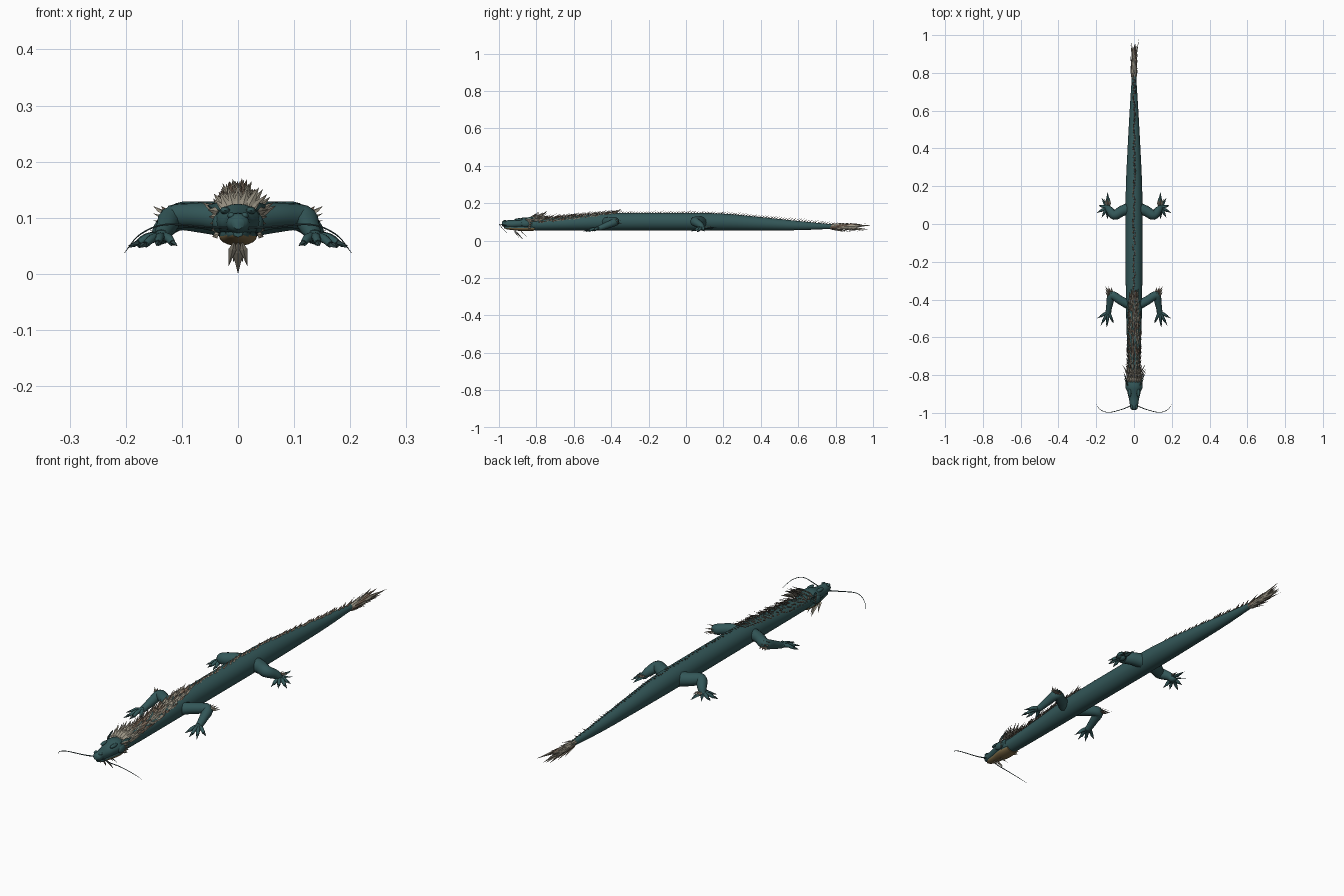
import bpy, bmesh, math, random
from mathutils import Vector

random.seed(4)
if "Cube" in bpy.data.objects:
    bpy.data.objects.remove(bpy.data.objects["Cube"])


def material(name, rgb):
    m = bpy.data.materials.new(name)
    m.use_nodes = True
    m.diffuse_color = (*rgb, 1)
    b = m.node_tree.nodes["Principled BSDF"]
    b.inputs["Base Color"].default_value = (*rgb, 1)
    b.inputs["Roughness"].default_value = 0.7
    return m


TEAL = material("teal scales", (0.033, 0.095, 0.098))
BONE = material("bone spines", (0.33, 0.30, 0.235))
RUST = material("brown spines", (0.20, 0.14, 0.10))
TAN = material("tan throat", (0.20, 0.14, 0.06))
DARK = material("dark teal claw", (0.03, 0.065, 0.068))


def finish(name, bm, mats, smooth=True):
    bmesh.ops.recalc_face_normals(bm, faces=bm.faces)
    me = bpy.data.meshes.new(name)
    bm.to_mesh(me)
    bm.free()
    for m in mats:
        me.materials.append(m)
    ob = bpy.data.objects.new(name, me)
    bpy.context.collection.objects.link(ob)
    if smooth:
        bpy.ops.object.select_all(action='DESELECT')
        ob.select_set(True)
        bpy.context.view_layer.objects.active = ob
        bpy.ops.object.shade_smooth_by_angle(angle=math.radians(50))
    return ob


def spline(keys, steps):
    """Catmull-Rom samples through tuples of any length."""
    k = [Vector(p) for p in keys]
    k = [k[0] * 2 - k[1]] + k + [k[-1] * 2 - k[-2]]
    out = []
    for a, b, c, d in zip(k, k[1:], k[2:], k[3:]):
        for i in range(steps):
            t = i / steps
            out.append(b + (c - a) * t / 2 + (a * 2 - b * 5 + c * 4 - d) * t * t / 2
                       + (b * 3 - a - c * 3 + d) * t ** 3 / 2)
    return out + [k[-2]]


def skin(bm, rings):
    rows = [[bm.verts.new(p) for p in r] for r in rings]
    n = len(rows[0])
    for a, b in zip(rows, rows[1:]):
        for i in range(n):
            bm.faces.new((a[i], a[(i + 1) % n], b[(i + 1) % n], b[i]))
    bm.faces.new(rows[0])
    bm.faces.new(rows[-1])


def loft(bm, sections, sides=24, steps=5):
    """Rings across y; each section is y, half width, bottom, top."""
    rings = []
    for y, w, lo, hi in spline(sections, steps):
        rings.append([Vector((w * math.cos(a), y, (lo + hi) / 2 + (hi - lo) / 2 * math.sin(a)))
                      for a in (math.tau * i / sides for i in range(sides))])
    skin(bm, rings)


def tube(bm, points, radii, sides=12, steps=5):
    path = spline([(*p, r) for p, r in zip(points, radii)], steps)
    pos = [Vector(p[:3]) for p in path]
    rings = []
    for i, p in enumerate(pos):
        d = (pos[min(i + 1, len(pos) - 1)] - pos[max(i - 1, 0)]).normalized()
        u = d.cross(Vector((0, 0.1, 1))).normalized()
        v = u.cross(d)
        r = max(path[i][3], 0.0004)
        rings.append([p + (u * math.cos(a) + v * math.sin(a)) * r
                      for a in (math.tau * j / sides for j in range(sides))])
    skin(bm, rings)


def blade(bm, base, tip, width, side=(1, 0, 0), mat=0, thick=0.35):
    """Leaf-shaped spine with a diamond section."""
    base, tip = Vector(base), Vector(tip)
    d = tip - base
    v = d.cross(Vector(side)).normalized()
    u = v.cross(d).normalized()
    mid = base + d * 0.35
    ring = [bm.verts.new(mid + o) for o in
            (u * width, v * width * thick, -u * width, -v * width * thick)]
    a, b = bm.verts.new(base), bm.verts.new(tip)
    for i in range(4):
        for end in (a, b):
            bm.faces.new((ring[i], ring[(i + 1) % 4], end)).material_index = mat


def ball(bm, centre, size):
    v = bmesh.ops.create_uvsphere(bm, u_segments=14, v_segments=8, radius=1)["verts"]
    for p in v:
        p.co = Vector([c + q * s for c, q, s in zip(centre, p.co, size)])


# Long body, flat along the belly line and tapering to the tail
BODY = [(-0.86, .03, .058, .112), (-0.78, .033, .055, .117), (-0.6, .038, .055, .13),
        (-0.4, .043, .055, .146), (0.0, .045, .055, .148), (0.2, .043, .055, .144),
        (0.4, .034, .055, .126), (0.6, .023, .056, .105), (0.82, .009, .065, .084)]
bm = bmesh.new()
loft(bm, BODY)
finish("body", bm, [TEAL])


def body_at(y):
    for a, b in zip(BODY, BODY[1:]):
        if y <= b[0]:
            t = (y - a[0]) / (b[0] - a[0])
            return [p + (q - p) * t for p, q in zip(a, b)][1:]
    return BODY[-1][1:]


# Head: skull, snout, nostrils, brow ridges and cheeks
bm = bmesh.new()
loft(bm, [(-0.985, .01, .08, .099), (-0.975, .019, .074, .107), (-0.955, .022, .069, .109),
          (-0.925, .027, .067, .11), (-0.895, .034, .066, .117), (-0.86, .041, .064, .125),
          (-0.82, .033, .062, .12)], 20)
for s in (-1, 1):
    ball(bm, (s * .012, -.968, .104), (.007, .01, .006))
    ball(bm, (s * .023, -.893, .113), (.009, .024, .007))
    ball(bm, (s * .035, -.856, .09), (.011, .026, .017))
finish("head", bm, [TEAL])

# Lower jaw: teal lips with a tan underside
bm = bmesh.new()
loft(bm, [(-0.972, .008, .066, .078), (-0.955, .018, .06, .08), (-0.91, .025, .054, .082),
          (-0.86, .034, .05, .085), (-0.81, .029, .053, .08)], 18)
bm.normal_update()
for f in bm.faces:
    f.material_index = 1 if f.calc_center_median().z < .068 else 0
finish("lower_jaw", bm, [TEAL, TAN])

# Ears, cheek fins and beard
bm = bmesh.new()
for s in (-1, 1):
    blade(bm, (s * .03, -.865, .113), (s * .055, -.785, .122), .011, (0, 0, 1), 0)
    for i in range(5):
        blade(bm, (s * .034, -.86 + .004 * i, .112 - .01 * i),
              (s * (.054 - .002 * i), -.81 - .005 * i, .114 - .012 * i), .007, (0, 0, 1), 1)
finish("ears_and_cheek_fins", bm, [TEAL, BONE], False)

bm = bmesh.new()
blade(bm, (0, -.92, .06), (0, -.865, 0), .01)
for s in (-1, 1):
    blade(bm, (s * .006, -.925, .06), (s * .017, -.89, .013), .007)
    blade(bm, (s * .005, -.89, .058), (s * .008, -.85, .02), .006)
finish("beard", bm, [BONE], False)

# Whiskers sweep forward, outward and down
for s, side in ((1, "left"), (-1, "right")):
    bm = bmesh.new()
    tube(bm, [(s * .017, -.962, .082), (s * .06, -.98, .084), (s * .13, -.997, .088),
              (s * .175, -.985, .07), (s * .202, -.955, .038)],
         [.0028, .002, .0016, .0012, .0005], 6)
    finish(side + "_whisker", bm, [DARK])

# Crest: fan of large pale blades behind the skull
bm = bmesh.new()
for row in range(3):
    for k in range(-4, 5):
        a = k / 4 * 1.0 + (row % 2) * .1
        n = Vector((math.sin(a), 0, math.cos(a)))
        root = Vector((n.x * .032, -.845 + row * .022, .088 + n.z * .03))
        tip = root + n * random.uniform(.03, .048) + Vector((0, .06, 0))
        blade(bm, root, tip, .008, (math.cos(a), 0, -math.sin(a)))
finish("crest", bm, [BONE], False)

# Mane of overlapping blades along the neck
bm = bmesh.new()
for row in range(24):
    y = -.79 + row * .0175
    w, lo, hi = body_at(y)
    half = (hi - lo) / 2
    spread = 1.1 - row * .03
    for k in range(-3, 4):
        a = k / 3 * spread + random.uniform(-.1, .1)
        n = Vector((math.sin(a), 0, math.cos(a)))
        root = Vector((n.x * w * .95, y + random.uniform(-.006, .006), lo + half + n.z * half * .94))
        grow = random.uniform(.75, 1.15) * (1 if abs(k) < 3 else .7)
        tip = root + n * .025 * grow + Vector((0, .048 * grow, 0))
        blade(bm, root, tip, .0055, (math.cos(a), 0, -math.sin(a)), 0 if random.random() < .65 else 1)
finish("mane", bm, [BONE, RUST], False)

# Single ridge of small spines down the back
bm = bmesh.new()
for i in range(80):
    y = -.38 + i * .0148
    w, lo, hi = body_at(y)
    x = random.uniform(-.004, .004)
    h = random.uniform(.012, .018)
    blade(bm, (x, y, hi - .003), (x * 2, y + .025, hi + h - .003), .005, mat=i % 2)
finish("back_spines", bm, [RUST, BONE], False)

# Tail tuft: flaring blades around the tail tip
bm = bmesh.new()
for i in range(34):
    t = i / 33
    a = i * 2.4
    r = (.034 - .014 * t) * random.uniform(.7, 1.05)
    y = .75 + .09 * t
    out = Vector((math.cos(a) * .8, 0, math.sin(a)))
    base = Vector((0, y, .074)) + out * .007
    tip = Vector((0, y + .08 + .045 * t, .072)) + out * r
    blade(bm, base, tip, .009, (-out.z, 0, out.x), 1 if i % 4 == 0 else 0)
for x, y, z in ((.028, .992, .082), (.012, .975, .06), (-.018, .95, .09)):
    blade(bm, (0, .82, .074), (x, y, z), .01, (0, 0, 1))
finish("tail_tuft", bm, [BONE, RUST], False)


# Legs: a thick limb, a broad foot, clawed toes and a joint tuft
def leg(name, s, path, radii, toes, tuft, fins):
    flip = lambda p: (s * p[0], p[1], p[2])
    bm = bmesh.new()
    tube(bm, [flip(p) for p in path], radii)
    foot = Vector(path[-1])
    ball(bm, flip(foot), (.016, .018, .012))
    for toe in toes:
        end = Vector(toe)
        knuckle = foot.lerp(end, .4) + Vector((0, 0, .005))
        joint = foot.lerp(end, .68)
        tube(bm, [flip(foot), flip(knuckle), flip(joint)], [.009, .008, .006], 8, 3)
    finish(name, bm, [TEAL])
    bm = bmesh.new()
    for toe in toes:
        end = Vector(toe)
        blade(bm, flip(foot.lerp(end, .6) + Vector((0, 0, .002))), flip(end), .006, (1, -s, 0), 0, .8)
    finish(name + "_claws", bm, [DARK], False)
    bm = bmesh.new()
    for i in range(fins):
        o = Vector(((i % 3 - 1) * .011, (i // 3) * -.012, (i // 3 - 1) * .01))
        t = Vector(tuft[0])
        blade(bm, flip(t + o * .7), flip(Vector(tuft[1]) + o * 1.3), .006, (1, 0, 0), i % 3 == 1)
    finish(name + "_tuft", bm, [BONE, RUST], False)


for s, side in ((1, "left"), (-1, "right")):
    leg("front_" + side + "_leg", s,
        [(.02, -.43, .098), (.07, -.405, .104), (.116, -.378, .101), (.128, -.42, .083), (.136, -.465, .066)],
        [.027, .023, .022, .018, .014],
        [(.108, -.525, .05), (.145, -.548, .05), (.178, -.54, .046), (.196, -.5, .05)],
        ((.122, -.37, .1), (.137, -.33, .108)), 9)
    leg("rear_" + side + "_leg", s,
        [(.02, .085, .097), (.065, .068, .101), (.104, .047, .102), (.13, .075, .084), (.142, .088, .067)],
        [.032, .028, .025, .019, .014],
        [(.14, .026, .05), (.172, .032, .05), (.198, .058, .046), (.188, .098, .05)],
        ((.135, .095, .083), (.143, .135, .09)), 3)
    # Heel spurs behind each rear foot
    bm = bmesh.new()
    blade(bm, (s * .137, .085, .072), (s * .14, .17, .068), .013, (1, 0, 0), 0, .5)
    blade(bm, (s * .145, .09, .072), (s * .172, .14, .06), .008, (1, 0, 0), 0, .5)
    finish("rear_" + side + "_heel_spurs", bm, [TEAL], False)
